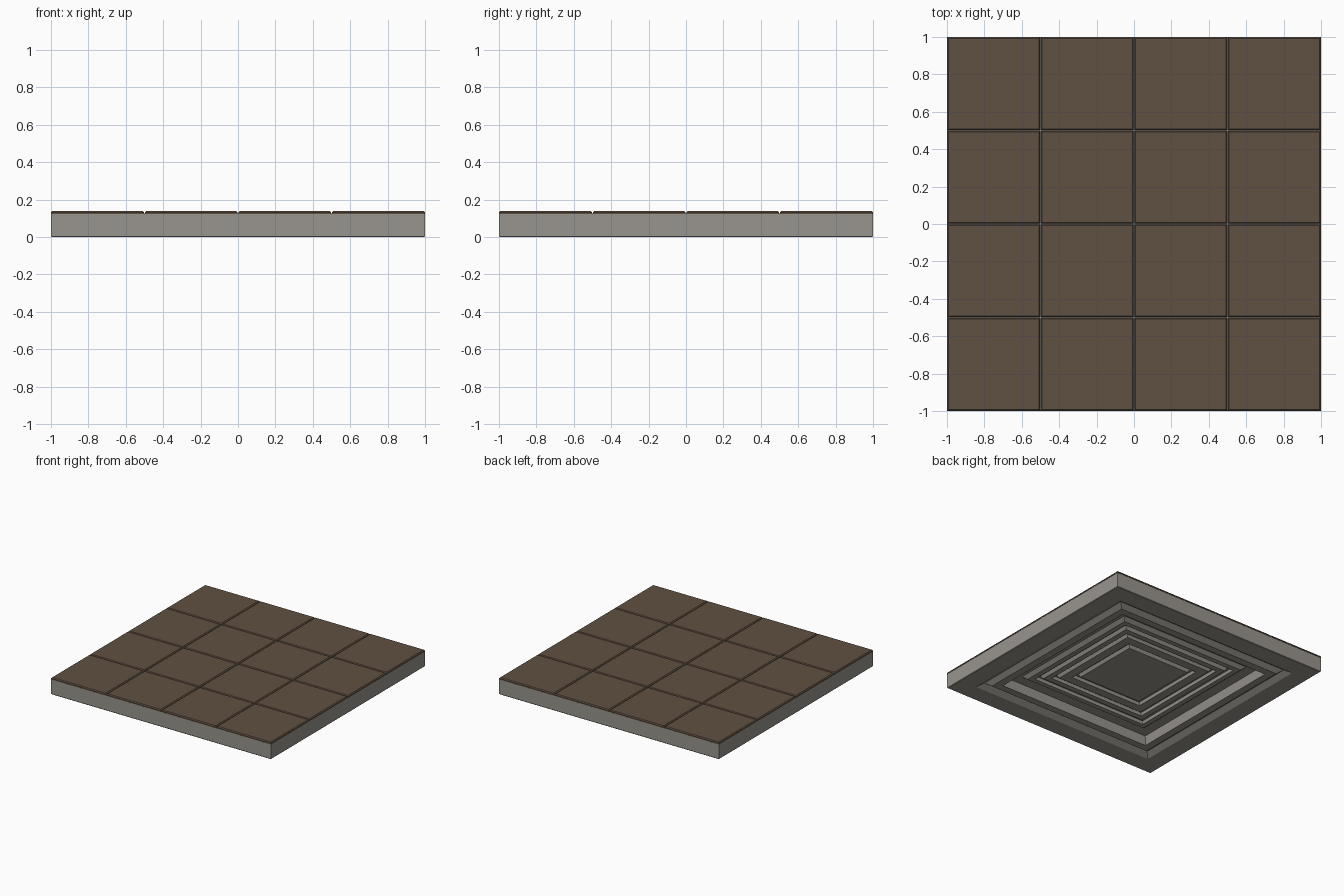
import bpy, bmesh

if "Cube" in bpy.data.objects:
    bpy.data.objects.remove(bpy.data.objects["Cube"])


def material(name, rgb):
    m = bpy.data.materials.new(name)
    m.diffuse_color = (*rgb, 1)
    m.use_nodes = True
    m.node_tree.nodes["Principled BSDF"].inputs["Base Color"].default_value = m.diffuse_color
    return m


stone = material("grey stone", (0.315, 0.300, 0.272))
wood = material("dark brown tile", (0.118, 0.083, 0.056))


def finish(bm, name, mat):
    bmesh.ops.recalc_face_normals(bm, faces=bm.faces)
    mesh = bpy.data.meshes.new(name)
    bm.to_mesh(mesh)
    bm.free()
    mesh.materials.append(mat)
    ob = bpy.data.objects.new(name, mesh)
    bpy.context.collection.objects.link(ob)
    return ob


SLAB_TOP, TOP = 0.126, 0.139

# slab: square profile lofted from the top, down the sides and in across the
# underside: a V groove, then a sunken coffer with three moulded grooves
profile = [(0.995, SLAB_TOP), (0.9985, SLAB_TOP - 0.004),
           (0.9985, 0.004), (0.995, 0.0),
           (0.845, 0.0), (0.80, 0.03), (0.76, 0.0),
           (0.70, 0.0), (0.685, 0.07), (0.60, 0.07), (0.57, 0.045)]
for outer, inner in [(0.53, 0.485), (0.44, 0.40), (0.33, 0.285)]:
    profile += [(outer, 0.045), (outer - 0.005, 0.07),
                (inner + 0.015, 0.07), (inner, 0.045)]

bm = bmesh.new()
rings = [[bm.verts.new((sx * h, sy * h, z))
          for sx, sy in ((-1, -1), (1, -1), (1, 1), (-1, 1))]
         for h, z in profile]
for a, b in zip(rings, rings[1:]):
    for i in range(4):
        j = (i + 1) % 4
        bm.faces.new((a[i], a[j], b[j], b[i]))
bm.faces.new(rings[0])
bm.faces.new(rings[-1])
finish(bm, "floor_slab", stone)

# sixteen floor tiles whose chamfered edges form V joints
bm = bmesh.new()
half, chamfer = 0.2485, 0.007
for ix in range(4):
    for iy in range(4):
        cx, cy = -0.75 + 0.5 * ix, -0.75 + 0.5 * iy
        # outer tiles reach the slab edge
        x0 = -1.0 if ix == 0 else cx - half
        x1 = 1.0 if ix == 3 else cx + half
        y0 = -1.0 if iy == 0 else cy - half
        y1 = 1.0 if iy == 3 else cy + half
        loops = []
        for z, c in ((SLAB_TOP - 0.003, 0), (TOP - chamfer, 0), (TOP, chamfer)):
            loops.append([bm.verts.new(p) for p in (
                (x0 + c, y0 + c, z), (x1 - c, y0 + c, z),
                (x1 - c, y1 - c, z), (x0 + c, y1 - c, z))])
        for a, b in zip(loops, loops[1:]):
            for i in range(4):
                j = (i + 1) % 4
                bm.faces.new((a[i], a[j], b[j], b[i]))
        bm.faces.new(loops[-1])
        bm.faces.new(loops[0][::-1])
finish(bm, "floor_tiles", wood)
